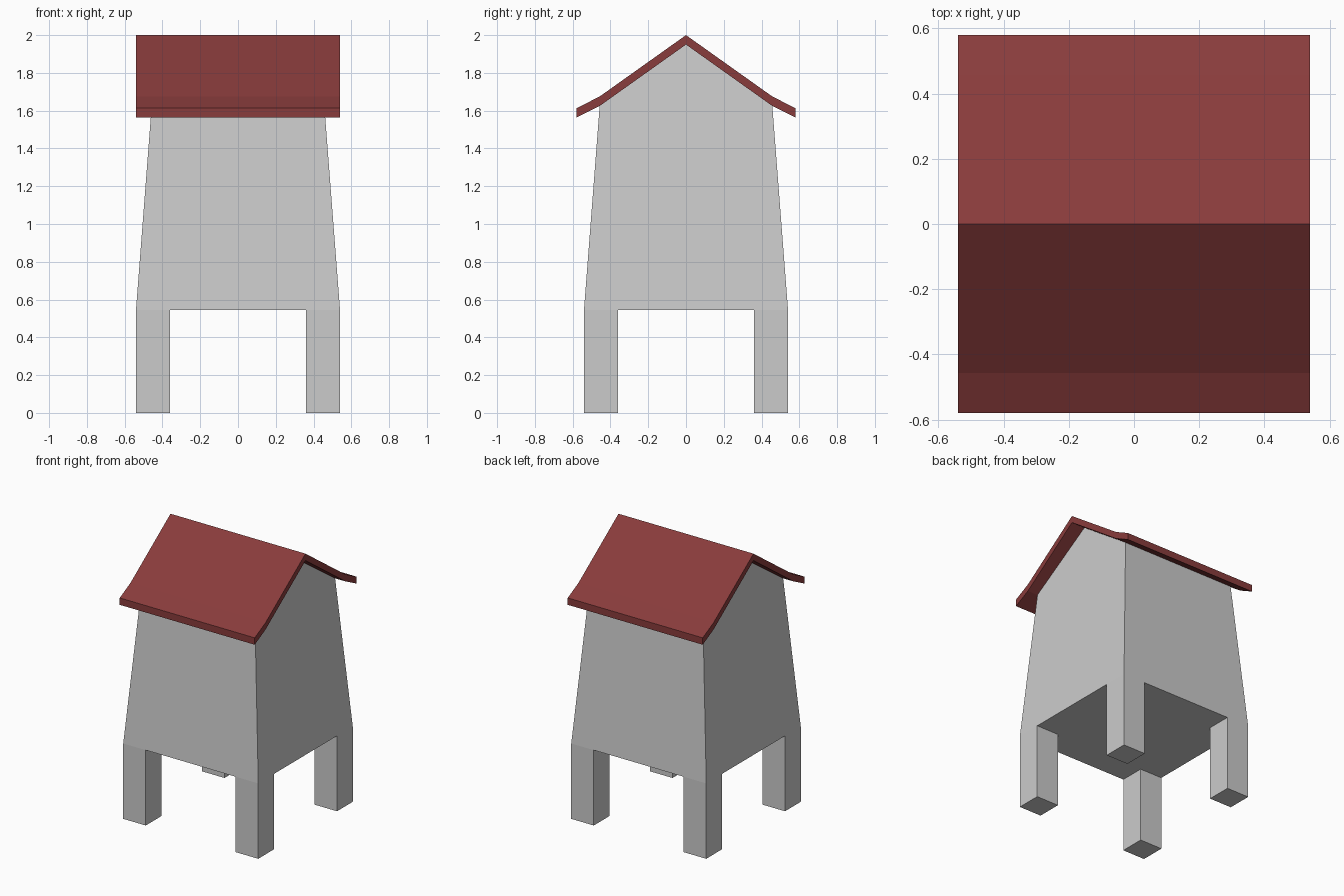
import bpy, bmesh

if "Cube" in bpy.data.objects:
    bpy.data.objects.remove(bpy.data.objects["Cube"])

BASE, FLOOR = 0.54, 0.545      # half width at the floor, floor height
EAVE, EAVE_Z, APEX_Z = 0.457, 1.625, 1.95


def prism(name, left, right):
    """Solid between two matching cross-sections."""
    bm = bmesh.new()
    a = [bm.verts.new(p) for p in left]
    b = [bm.verts.new(p) for p in right]
    n = len(a)
    bm.faces.new(a)
    bm.faces.new(b[::-1])
    for i in range(n):
        j = (i + 1) % n
        bm.faces.new((a[i], b[i], b[j], a[j]))
    bmesh.ops.recalc_face_normals(bm, faces=bm.faces)
    me = bpy.data.meshes.new(name)
    bm.to_mesh(me)
    bm.free()
    ob = bpy.data.objects.new(name, me)
    bpy.context.collection.objects.link(ob)
    return ob


def half_x(z):
    """Tapered half width of the gable walls at a height."""
    return BASE + (EAVE - BASE) * (z - FLOOR) / (EAVE_Z - FLOOR)


# Tapered body with gable ends
gable = [(-BASE, FLOOR), (BASE, FLOOR), (EAVE, EAVE_Z), (0, APEX_Z), (-EAVE, EAVE_Z)]
prism("body", [(-half_x(z), y, z) for y, z in gable],
      [(half_x(z), y, z) for y, z in gable])

# Four square legs, open at the top where they meet the floor
LEG = 0.18
c = BASE - LEG / 2
for sx, side in ((-1, "left"), (1, "right")):
    for sy, end in ((-1, "front"), (1, "back")):
        bpy.ops.mesh.primitive_cube_add(size=1, location=(sx * c, sy * c, FLOOR / 2))
        leg = bpy.context.object
        leg.name = f"{end}_{side}_leg"
        leg.scale = (LEG, LEG, FLOOR)

# Roof sheet with flared eaves
top = [(0.58, 1.613), (EAVE, 1.675), (0, 2.0), (-EAVE, 1.675), (-0.58, 1.613)]
section = top + [(y, z - 0.05) for y, z in reversed(top)]
roof = prism("roof", [(-0.54, y, z) for y, z in section],
             [(0.54, y, z) for y, z in section])
red = bpy.data.materials.new("roof_red")
red.diffuse_color = (0.25, 0.045, 0.045, 1)
red.use_nodes = True
red.node_tree.nodes["Principled BSDF"].inputs["Base Color"].default_value = red.diffuse_color
roof.data.materials.append(red)
